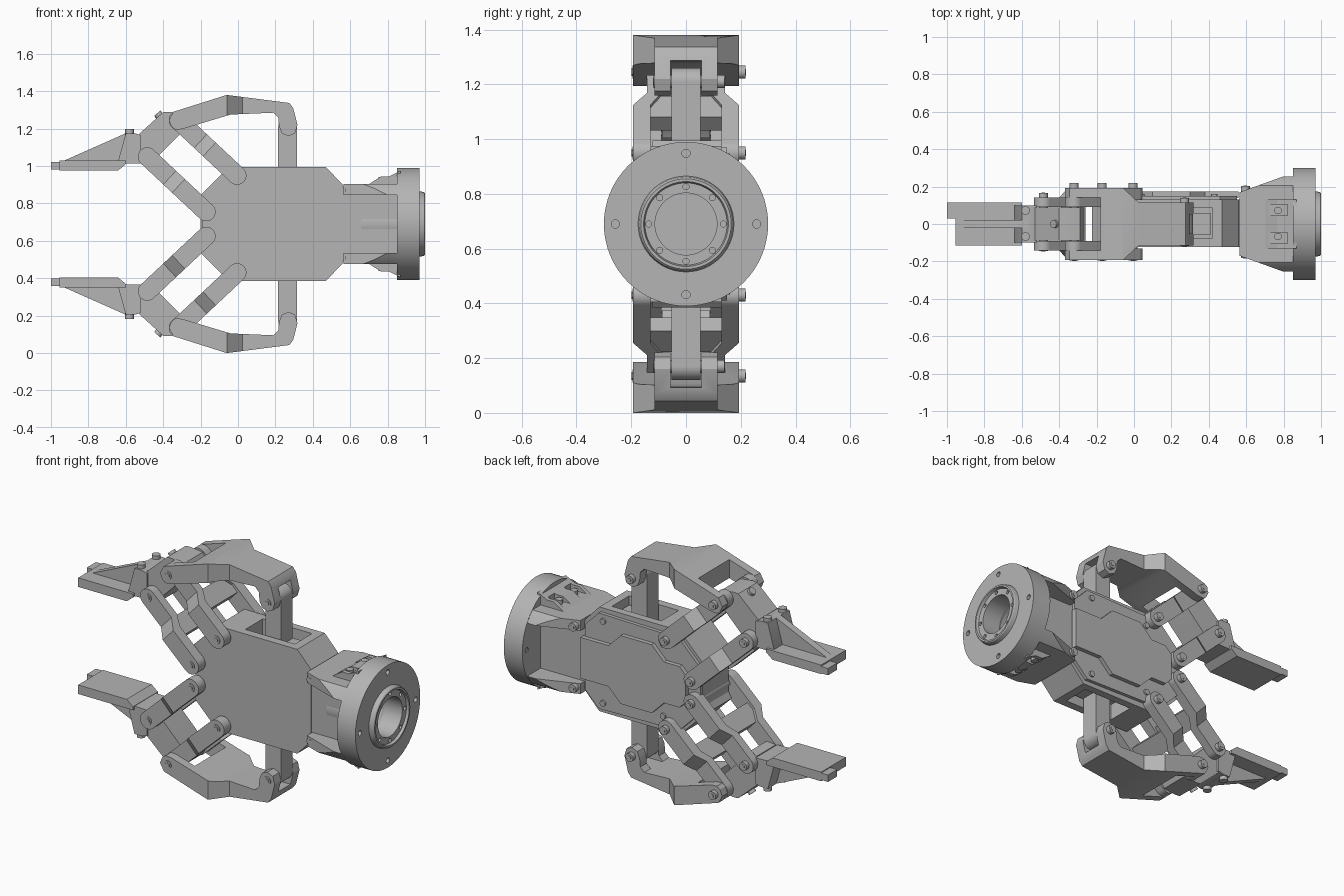
import bpy, bmesh, math
from mathutils import Vector, Matrix

cube = bpy.data.objects.get("Cube")
if cube:
    bpy.data.objects.remove(cube)

MID = 0.69  # height of the symmetry plane
grey = bpy.data.materials.new("metal grey")
grey.use_nodes = True
GREY = (0.46, 0.46, 0.46, 1)
grey.diffuse_color = GREY
grey.node_tree.nodes["Principled BSDF"].inputs["Base Color"].default_value = GREY
parts = []


def prism(bm, pts, y0, y1):
    """Extrude an x/z outline along y."""
    vs = [bm.verts.new((x, y0, z - MID)) for x, z in pts]
    f = bm.faces.new(vs)
    ext = bmesh.ops.extrude_face_region(bm, geom=[f])
    new = [v for v in ext["geom"] if isinstance(v, bmesh.types.BMVert)]
    bmesh.ops.translate(bm, verts=new, vec=(0, y1 - y0, 0))


def box(bm, x0, x1, y0, y1, z0, z1):
    prism(bm, [(x0, z0), (x1, z0), (x1, z1), (x0, z1)], y0, y1)


def rod(bm, a, b, r, sides=24):
    """Cylinder between two points."""
    a, b = Vector(a), Vector(b)
    off = Vector((0, 0, MID))
    rot = (b - a).to_track_quat('Z', 'Y').to_matrix().to_4x4()
    bmesh.ops.create_cone(bm, cap_ends=True, segments=sides, radius1=r, radius2=r,
                          depth=(b - a).length,
                          matrix=Matrix.Translation((a + b) / 2 - off) @ rot)


def make(name, bm, mirror=False):
    bmesh.ops.recalc_face_normals(bm, faces=bm.faces)
    me = bpy.data.meshes.new(name)
    bm.to_mesh(me)
    bm.free()
    ob = bpy.data.objects.new(name, me)
    ob.location.z = MID
    bpy.context.collection.objects.link(ob)
    me.materials.append(grey)
    if mirror:
        m = ob.modifiers.new("mirror", 'MIRROR')
        m.use_axis = (False, False, True)
        m.use_mirror_merge = False
    parts.append(ob)
    return ob


def carve(ob, bm, op='DIFFERENCE'):
    """Apply a boolean with a temporary cutter."""
    cutter = make("cutter", bm)
    parts.remove(cutter)
    cutter.hide_render = True
    mod = ob.modifiers.new("cut", 'BOOLEAN')
    mod.object, mod.operation, mod.solver = cutter, op, 'EXACT'
    if len(ob.modifiers) > 1:
        ob.modifiers.move(len(ob.modifiers) - 1, 0)
        ob.modifiers[1].show_viewport = False
    dg = bpy.context.evaluated_depsgraph_get()
    ob.data = bpy.data.meshes.new_from_object(ob.evaluated_get(dg))
    ob.modifiers.remove(mod)
    for m in ob.modifiers:
        m.show_viewport = True
    bpy.data.objects.remove(cutter)


def sym(half):
    """Complete an outline by reflecting it over the symmetry plane."""
    return half + [(x, 2 * MID - z) for x, z in reversed(half)]


# Pivot points of the upper linkage
A, B, C, D, E = (-.32, 1.245), (-.485, 1.05), (-.005, .95), (-.17, .755), (.27, 1.21)

# Gripper body with chamfered corners and rod pocket
bm = bmesh.new()
prism(bm, sym([(-.19, .80), (-.21, .835), (-.05, .995), (.47, .995), (.56, .90)]), -.123, .13)
body = make("body", bm)
bm = bmesh.new()
box(bm, .1, .42, -.075, .085, .9, 1.1)
box(bm, .1, .42, -.075, .085, .28, .48)
carve(body, bm)

# Stepped cover on the back
bm = bmesh.new()
prism(bm, sym([(-.2, .78), (-.2, .82), (-.06, .96), (.46, .97), (.55, .88)]), .128, .15)
prism(bm, sym([(-.12, .77), (-.08, .81), (.02, .81), (.1, .89), (.3, .89),
               (.38, .81), (.56, .81)]), .14, .175)
make("back_cover", bm)

# Core joining the body and the mounting flange
bm = bmesh.new()
box(bm, .55, .87, -.122, .13, .49, .89)
core = make("flange_core", bm)
bm = bmesh.new()
rod(bm, (.66, 0, MID), (.95, 0, MID), .125, 48)
carve(core, bm)

# Flaring bracket with open channels front and back
bm = bmesh.new()
box(bm, .565, .87, -.17, .17, .475, .905)
for v in bm.verts:
    if v.co.x > .7:
        v.co.y *= 1.65
bracket = make("flange_bracket", bm)
bm = bmesh.new()
rod(bm, (.5, 0, MID), (.87, 0, MID), .298, 64)
carve(bracket, bm, 'INTERSECT')
bm = bmesh.new()
box(bm, .5, .855, -.4, -.12, .535, .845)
box(bm, .5, .855, .12, .4, .535, .845)
rod(bm, (.66, 0, MID), (.95, 0, MID), .125, 48)
carve(bracket, bm)

# Shoulder blocks with screw slots above and below
bm = bmesh.new()
prism(bm, [(.68, .89), (.765, .945), (.81, .945), (.87, .975), (.87, .88)], -.13, .13)
shoulder = make("flange_shoulder", bm, True)
bm = bmesh.new()
for y in (-.075, .075):
    box(bm, .72, .82, y - .03, y + .03, .915, 1.1)
carve(shoulder, bm)

# Turned mounting flange
bm = bmesh.new()
prof = [(.85, .125), (.85, .3), (.97, .3), (.97, .175), (.995, .17), (1, .165),
        (1, .155), (.985, .15), (.985, .113), (.87, .113)]
vs = [bm.verts.new((x, 0, r)) for x, r in prof]
es = [bm.edges.new((vs[i], vs[i - 1])) for i in range(len(vs))]
bmesh.ops.spin(bm, geom=vs + es, cent=(0, 0, 0), axis=(1, 0, 0),
               angle=2 * math.pi, steps=64, use_merge=True)
bmesh.ops.remove_doubles(bm, verts=bm.verts, dist=1e-4)
flange = make("mounting_flange", bm)
bm = bmesh.new()
for n, radius, r, x0 in ((4, .258, .015, .8), (8, .136, .011, .95)):
    for i in range(n):
        t = 2 * math.pi * i / n
        y, z = radius * math.cos(t), MID + radius * math.sin(t)
        rod(bm, (x0, y, z), (1.1, y, z), r, 16)
carve(flange, bm)

# Drive rods and guide blocks
bm = bmesh.new()
box(bm, .215, .315, -.053, .053, .78, 1.21)
rod(bm, (.265, -.053, 1.21), (.265, .053, 1.21), .05, 32)
make("drive_rod", bm, True)
bm = bmesh.new()
box(bm, .30, .41, -.06, .06, .78, .95)
make("rod_guide", bm, True)


# Straddling links, wide at the body and narrow at the finger
def link(name, p, q):
    bm = bmesh.new()
    length = math.hypot(q[0] - p[0], q[1] - p[1])
    k, k2 = .47 * length, .62 * length
    for s in (-1, 1):
        plan = [(0, .193), (k, .193), (k2, .142), (length, .142),
                (length, .09), (k2, .09), (k, .13), (0, .13)]
        vs = [bm.verts.new((x, s * y, -.05)) for x, y in plan]
        ext = bmesh.ops.extrude_face_region(bm, geom=[bm.faces.new(vs)])
        bmesh.ops.translate(bm, vec=(0, 0, .1),
                            verts=[g for g in ext["geom"] if isinstance(g, bmesh.types.BMVert)])
        for x, y0, y1 in ((0, .13, .193), (length, .09, .142)):
            rod(bm, (x, s * y0, MID), (x, s * y1, MID), .05, 32)
    box(bm, .36 * length, .62 * length, -.135, .135, MID - .035, MID + .035)
    ang = -math.atan2(q[1] - p[1], q[0] - p[0])
    bm.transform(Matrix.Translation((p[0], 0, p[1] - MID)) @ Matrix.Rotation(ang, 4, 'Y'))
    make(name, bm, True)


link("upper_link", C, A)
link("inner_link", D, B)

# Bent outer arm, forked at both ends
bm = bmesh.new()
prism(bm, [(-.355, 1.21), (-.37, 1.245), (-.345, 1.29), (-.06, 1.38), (.275, 1.337),
           (.295, 1.31), (.318, 1.22), (.305, 1.175), (.27, 1.16), (.235, 1.175), (.22, 1.21),
           (.215, 1.26), (.19, 1.285), (-.04, 1.275), (-.3, 1.197), (-.335, 1.195)], -.193, .193)
arm = make("outer_arm", bm, True)
bm = bmesh.new()
box(bm, -.5, -.18, -.143, .143, 1.1, 1.5)
box(bm, .19, .4, -.056, .056, 1.1, 1.288)
for s in (-1, 1):
    vs = [bm.verts.new((x, s * y, .4)) for x, y in
          ((-.06, .194), (.025, .115), (.5, .115), (.5, .3), (-.06, .3))]
    ext = bmesh.ops.extrude_face_region(bm, geom=[bm.faces.new(vs)])
    bmesh.ops.translate(bm, vec=(0, 0, .5),
                        verts=[g for g in ext["geom"] if isinstance(g, bmesh.types.BMVert)])
carve(arm, bm)

# Knuckle carrying the finger
bm = bmesh.new()
prism(bm, [(-.52, 1.01), (-.53, 1.17), (-.40, 1.288), (-.37, 1.29), (-.29, 1.28),
           (-.27, 1.245), (-.30, 1.18), (-.44, 1.04), (-.46, 1.005)], -.088, .088)
make("knuckle", bm, True)

# Finger: pad, rib, root block and offset tip
bm = bmesh.new()
prism(bm, [(-.955, .977), (-.64, .977), (-.6, 1.01), (-.6, 1.03), (-.955, 1.03)], -.115, .115)
prism(bm, [(-.95, 1.02), (-.6, 1.02), (-.56, 1.175), (-.6, 1.175)], -.022, .022)
prism(bm, [(-.64, .98), (-.6, 1.012), (-.52, 1.015), (-.52, 1.165), (-.55, 1.175),
           (-.6, 1.175), (-.64, 1.03)], -.1, .1)
box(bm, -1, -.95, .03, .115, .982, 1.022)
make("finger", bm, True)

# Pivot bolts: head at the back, hex nut at the front
bm = bmesh.new()
for (x, z), w, wf in ((A, .193, .193), (B, .142, .142), (C, .193, .193), (D, .193, .193),
                      (E, .115, .115), ((.595, .87), .178, .178)):
    rod(bm, (x, w - .03, z), (x, w + .025, z), .024)
    rod(bm, (x, w + .02, z), (x, w + .027, z), .012, 6)
    rod(bm, (x, -wf - .003, z), (x, .1, z), .024)
    rod(bm, (x, -wf - .006, z), (x, 0, z), .014, 6)
make("pivot_bolts", bm, True)

# Finger, knuckle, flange and cover screws
bm = bmesh.new()
for y in (-.067, .072):
    rod(bm, (-.58, y, 1.1), (-.58, y, 1.197), .023)
    rod(bm, (.77, y, .9), (.77, y, .94), .02)
rod(bm, (-.37, 0, 1.21), (-.432, 0, 1.282), .022)
for x, z in ((.04, .9), (.43, .93)):
    rod(bm, (x, .13, z), (x, .16, z), .017)
make("screws", bm, True)

# Smooth round surfaces, keep hard edges
bpy.ops.object.select_all(action='DESELECT')
for ob in parts:
    ob.select_set(True)
bpy.context.view_layer.objects.active = parts[0]
bpy.ops.object.shade_smooth_by_angle(angle=math.radians(25))
